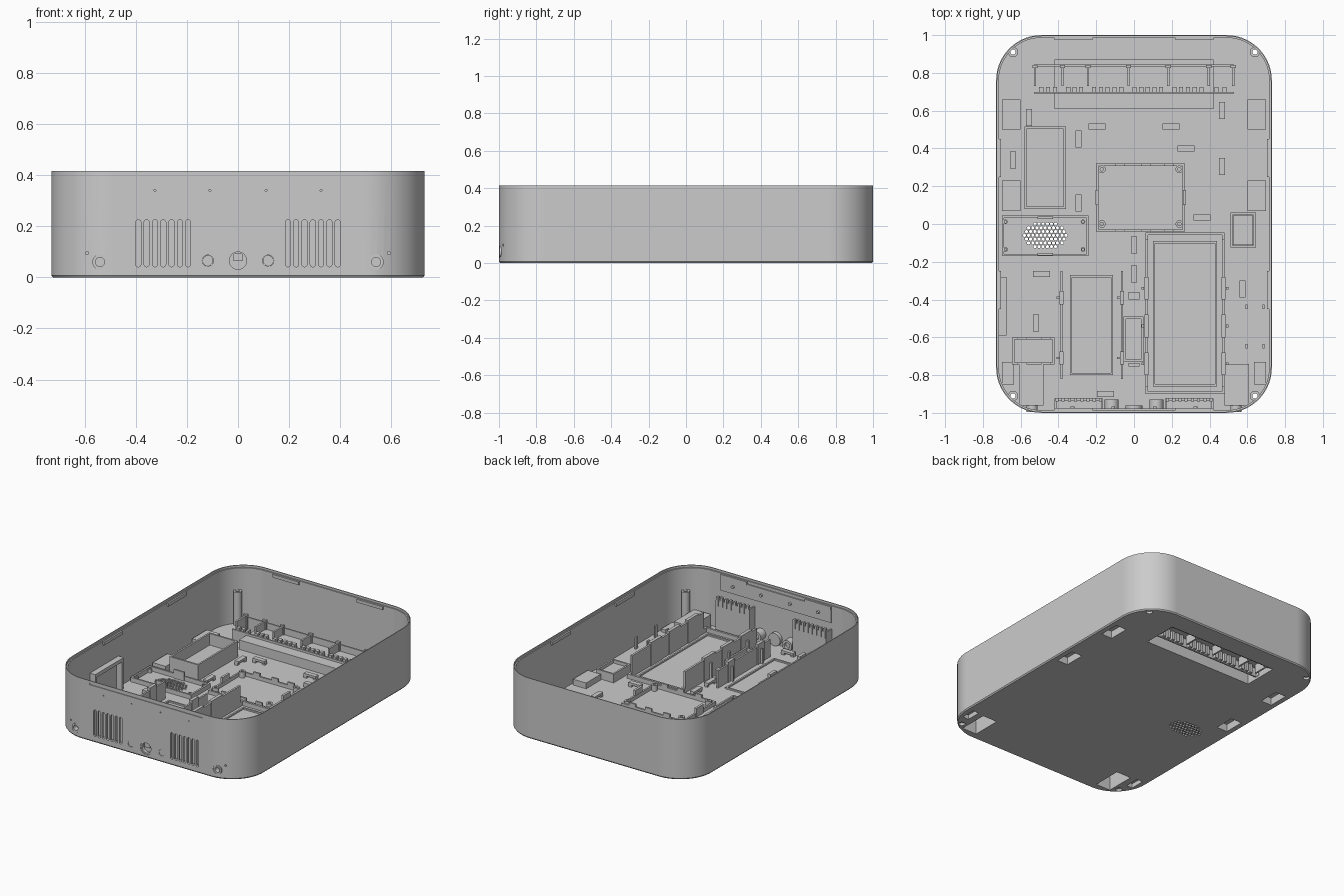
import bpy, bmesh
from math import cos, sin, pi, radians
from mathutils import Matrix, Vector

default = bpy.data.objects.get("Cube")
if default:
    bpy.data.objects.remove(default, do_unlink=True)

grey = bpy.data.materials.new("plain grey plastic")
grey.use_nodes = True
grey.diffuse_color = (0.6, 0.6, 0.6, 1)
grey.node_tree.nodes["Principled BSDF"].inputs["Base Color"].default_value = grey.diffuse_color

HX, HY, HEIGHT, FLOOR, CORNER = 0.73, 1.0, 0.415, 0.02, 0.24
BASE = FLOOR - 0.004          # parts sink slightly into the floor
SIDES = (-1, 1)


def rounded(hx, hy, r, z=0, seg=8):
    """Rounded rectangle outline; a circle when hx = hy = r."""
    pts = []
    for q, (sx, sy) in enumerate(((1, 1), (-1, 1), (-1, -1), (1, -1))):
        for i in range(seg + 1):
            a = (q + i / seg) * pi / 2
            pts.append((sx * (hx - r) + r * cos(a), sy * (hy - r) + r * sin(a), z))
    return pts


def at(x, y, z=0):
    return Matrix.Translation((x, y, z))


def front(x, z, y=-HY):
    """Placement whose local depth runs along y, from the front wall inward."""
    return Matrix(((1, 0, 0, x), (0, 0, 1, y), (0, 1, 0, z), (0, 0, 0, 1)))


def loft(bm, rings, place=Matrix(), cyclic=False):
    vs = [[bm.verts.new(place @ Vector(p)) for p in ring] for ring in rings]
    n = len(vs[0])
    pairs = list(zip(vs, vs[1:])) + ([(vs[-1], vs[0])] if cyclic else [])
    for a, b in pairs:
        for i in range(n):
            j = (i + 1) % n
            bm.faces.new((a[i], a[j], b[j], b[i]))
    if not cyclic:
        bm.faces.new(vs[0])
        bm.faces.new(vs[-1])


def rod(bm, place, hx, hy, r, z0, z1, seg=6):
    loft(bm, [rounded(hx, hy, r, z, seg) for z in (z0, z1)], place)


def tube(bm, place, r, hole, z0, z1):
    rings = [rounded(q, q, q, z, 6) for q, z in ((r, z0), (r, z1), (hole, z1), (hole, z0))]
    loft(bm, rings, place, cyclic=True)


def box(bm, x0, x1, y0, y1, z0, z1):
    loft(bm, [[(x0, y0, z), (x1, y0, z), (x1, y1, z), (x0, y1, z)] for z in (z0, z1)])


def frame(bm, x0, x1, y0, y1, top, t=0.012):
    """Four standing walls."""
    box(bm, x0, x0 + t, y0, y1, BASE, top)
    box(bm, x1 - t, x1, y0, y1, BASE, top)
    box(bm, x0 + t, x1 - t, y0, y0 + t, BASE, top)
    box(bm, x0 + t, x1 - t, y1 - t, y1, BASE, top)


def hood(bm, x0, x1, y0, y1, top, t=0.01):
    """Raised cover over an opening in the floor."""
    frame(bm, x0 - t, x1 + t, y0 - t, y1 + t, top - t, t)
    box(bm, x0 - t, x1 + t, y0 - t, y1 + t, top - t, top)


def finish(name, bm):
    bmesh.ops.remove_doubles(bm, verts=bm.verts, dist=1e-5)
    bmesh.ops.recalc_face_normals(bm, faces=bm.faces)
    mesh = bpy.data.meshes.new(name)
    bm.to_mesh(mesh)
    bm.free()
    mesh.materials.append(grey)
    obj = bpy.data.objects.new(name, mesh)
    bpy.context.collection.objects.link(obj)
    return obj


def smooth(obj):
    bpy.ops.object.select_all(action="DESELECT")
    obj.select_set(True)
    bpy.context.view_layer.objects.active = obj
    bpy.ops.object.shade_smooth_by_angle(angle=radians(30))


# Floor openings: shelf recess, foot pockets, front corner pockets and slots
openings = [(-0.41, 0.41, 0.62, 0.86, 0.085)]
for s in SIDES:
    spans = [(0.61, 0.69, 0.51, 0.65, 0.06), (0.61, 0.69, 0.08, 0.22, 0.06),
             (0.49, 0.6, -0.95, -0.75, 0.11), (0.645, 0.69, -0.84, -0.74, 0.04)]
    for a, b, y0, y1, top in spans:
        openings.append((min(s * a, s * b), max(s * a, s * b), y0, y1, top))

# Shell: one wall profile swept round the rounded rectangle
bm = bmesh.new()
profile = ((0.006, 0), (0, 0.008), (0, HEIGHT), (0.006, HEIGHT), (0.006, 0.4), (0.014, 0.4), (0.014, FLOOR))
loft(bm, [rounded(HX - d, HY - d, CORNER - d, z, 14) for d, z in profile])
shell = finish("shell", bm)

# Openings cut through the shell
bm = bmesh.new()
for x0, x1, y0, y1, top in openings:
    box(bm, x0, x1, y0, y1, -0.1, 0.05)
for s in SIDES:
    for i in range(7):                                   # vent slots
        rod(bm, front(s * (0.195 + i * 0.0325), 0.133), 0.01, 0.092, 0.01, -0.05, 0.05)
    for x, z, r in ((0.118, 0.065, 0.022), (0.54, 0.06, 0.03), (0.59, 0.095, 0.006),
                    (0.11, 0.34, 0.004), (0.325, 0.34, 0.004)):
        rod(bm, front(s * x, z), r, r, r, -0.05, 0.05)
    for t in SIDES:
        rod(bm, at(s * 0.64, t * 0.91), 0.02, 0.02, 0.02, -0.1, 0.05)
rod(bm, front(0, 0.065), 0.044, 0.044, 0.044, -0.05, 0.05)
box(bm, -0.43, 0.43, -1.1, -0.995, 0.388, 0.4)           # groove above the vents
for row in range(-3, 4):                                 # speaker holes
    for col in range(-5, 6):
        x, y = (col + row % 2 / 2) * 0.022, row * 0.02
        if (x / 0.115) ** 2 + (y / 0.075) ** 2 < 1:
            ring = [(0.009 * sin(k * pi / 3), 0.009 * cos(k * pi / 3)) for k in range(6)]
            loft(bm, [[(u, v, z) for u, v in ring] for z in (-0.1, 0.1)], at(x - 0.47, y - 0.06))
cutter = finish("shell_cutter", bm)
cutter.hide_render = True
cut = shell.modifiers.new("openings", "BOOLEAN")
cut.object, cut.operation, cut.solver = cutter, "DIFFERENCE", "EXACT"
bpy.context.view_layer.objects.active = shell
bpy.ops.object.modifier_apply(modifier=cut.name)
bpy.data.objects.remove(cutter, do_unlink=True)
smooth(shell)
shell.modifiers.new("even_shading", "WEIGHTED_NORMAL").keep_sharp = True

# Hoods over the floor openings
bm = bmesh.new()
for opening in openings:
    hood(bm, *opening)
finish("floor_hoods", bm)

# Terminal rack on the rear shelf
bm = bmesh.new()
box(bm, -0.53, 0.53, 0.835, 0.845, BASE, 0.13)
box(bm, -0.53, 0.53, 0.69, 0.7, BASE, 0.1)
dividers = (-0.53, -0.385, -0.25, -0.035, 0.175, 0.39, 0.52)
for x in dividers:
    box(bm, x, x + 0.012, 0.73, 0.84, BASE, 0.14)
    box(bm, x - 0.008, x + 0.02, 0.825, 0.842, BASE, 0.15)
for a, b in zip(dividers, dividers[1:]):
    n = round((b - a) / 0.038) - 1
    for i in range(n):
        x = a + (b - a) * (i + 1) / (n + 1)
        box(bm, x - 0.008, x + 0.014, 0.695, 0.725, BASE, 0.115)
finish("terminal_rack", bm)

# Open tray at the rear left of the plan
bm = bmesh.new()
frame(bm, -0.58, -0.36, 0.08, 0.515, 0.13)
box(bm, -0.57, -0.37, 0.09, 0.505, BASE, 0.05)
finish("module_tray", bm)

# Speaker bay around the perforated patch
bm = bmesh.new()
frame(bm, -0.7, -0.24, -0.17, 0.045, 0.05)
for y in (-0.16, 0.033):
    box(bm, -0.51, -0.43, y - 0.006, y + 0.006, BASE, 0.08)
for x in (-0.68, -0.27):
    for y in (-0.135, 0.012):
        tube(bm, at(x, y), 0.012, 0.006, BASE, 0.045)
finish("speaker_bay", bm)

# Circuit board bay with standoffs and toothed wall
bm = bmesh.new()
frame(bm, -0.2, 0.27, -0.04, 0.32, 0.045)
for x in (-0.17, 0.24):
    for y in (0, 0.29):
        tube(bm, at(x, y), 0.02, 0.009, BASE, 0.06)
for x in (-0.205, 0.26):
    box(bm, x, x + 0.016, 0.1, 0.18, BASE, 0.08)
for x in (-0.1, 0.04, 0.16):
    for y in (-0.04, 0.308):
        box(bm, x, x + 0.05, y, y + 0.012, BASE, 0.065)
finish("board_bay", bm)

# Large battery bay and its smaller neighbour
bm = bmesh.new()
frame(bm, 0.06, 0.48, -0.9, -0.045, 0.05, 0.014)
frame(bm, 0.1, 0.44, -0.86, -0.09, 0.03, 0.012)
for x, side in ((0.06, -1), (0.466, 1)):
    box(bm, x, x + 0.014, -0.86, -0.08, BASE, 0.165)
    for y in (-0.34, -0.54, -0.74):
        box(bm, x - 0.004, x + 0.018, y - 0.06, y + 0.06, BASE, 0.18)
        box(bm, x + side * 0.02, x + side * 0.02 + 0.014, y - 0.007, y + 0.007, BASE, 0.13)
finish("large_battery_bay", bm)
bm = bmesh.new()
for x in (-0.39, -0.07):
    box(bm, x, x + 0.012, -0.82, -0.25, BASE, 0.14)
    for y in (-0.39, -0.71):
        box(bm, x - 0.005, x + 0.017, y - 0.035, y + 0.035, BASE, 0.16)
        box(bm, x - 0.02, x + 0.005, y - 0.006, y + 0.006, BASE, 0.12)
frame(bm, -0.34, -0.11, -0.8, -0.27, 0.03)
finish("small_battery_bay", bm)

# Small holders and brackets
bm = bmesh.new()
frame(bm, -0.055, 0.05, -0.73, -0.49, 0.09)
box(bm, -0.03, 0.03, -0.4, -0.36, BASE, 0.08)
box(bm, -0.03, 0.03, -0.755, -0.735, BASE, 0.08)
frame(bm, -0.645, -0.42, -0.745, -0.6, 0.09)
for y in (-0.745, -0.612):
    for x in (-0.62, -0.49):
        box(bm, x, x + 0.05, y, y + 0.012, BASE, 0.11)
frame(bm, 0.51, 0.645, -0.125, 0.06, 0.08)
box(bm, 0.525, 0.63, -0.11, 0.045, BASE, 0.06)
for x in (0.59, 0.68):
    for y in (-0.66, -0.45):
        box(bm, x, x + 0.01, y, y + 0.025, BASE, 0.1)
finish("small_holders", bm)

# Standing arch beside the side wall
bm = bmesh.new()
for y in (-0.59, -0.3):
    box(bm, -0.715, -0.675, y, y + 0.02, BASE, 0.22)
box(bm, -0.715, -0.675, -0.59, -0.28, 0.21, 0.235)
finish("side_arch", bm)

# Cable anchors: little bridges across and along the floor
bm = bmesh.new()
across = ((-0.195, 0.515), (0.195, 0.515), (0.275, 0.4), (0.36, 0.035), (-0.49, -0.265), (-0.15, -0.9))
along = ((-0.555, 0.565), (0.465, 0.6), (0.465, 0.305), (-0.64, 0.34), (-0.295, 0.45),
         (-0.295, 0.11), (0, -0.11), (0, -0.265), (0.575, -0.345), (-0.52, -0.525))
for spots, dx, dy in ((across, 0.045, 0.016), (along, 0.016, 0.045)):
    for x, y in spots:
        box(bm, x - dx, x + dx, y - dy, y + dy, 0.035, 0.05)
        for s in SIDES:
            ex, ey = x + s * (dx - 0.012), y + s * (dy - 0.012)
            box(bm, ex - 0.011, ex + 0.011, ey - 0.011, ey + 0.011, BASE, 0.036)
finish("cable_anchors", bm)

# Corner screw posts
bm = bmesh.new()
for sx in SIDES:
    for sy in SIDES:
        tube(bm, at(sx * 0.64, sy * 0.91), 0.027, 0.014, BASE, 0.25)
smooth(finish("screw_posts", bm))

# Front fittings: vent baffles with comb tops, inner strip, bosses and socket
bm = bmesh.new()
for s in SIDES:
    c = s * 0.293
    box(bm, c - 0.128, c + 0.128, -0.935, -0.925, BASE, 0.24)
    for e in SIDES:
        box(bm, c + e * 0.123 - 0.005, c + e * 0.123 + 0.005, -0.99, -0.925, BASE, 0.24)
    for i in range(8):
        x = c + (i - 3.5) * 0.033
        box(bm, x - 0.008, x + 0.008, -0.94, -0.92, 0.2, 0.265)
finish("vent_baffles", bm)
bm = bmesh.new()
box(bm, -0.42, 0.42, -0.99, -0.978, 0.285, 0.38)
for x in (-0.325, -0.11, 0.11, 0.325):
    rod(bm, front(x, 0.335), 0.01, 0.01, 0.01, 0.015, 0.035)
finish("indicator_strip", bm)
bm = bmesh.new()
for s in SIDES:
    tube(bm, front(s * 0.118, 0.065), 0.037, 0.021, 0.01, 0.07)
    rod(bm, front(s * 0.118, 0.065), 0.021, 0.021, 0.021, 0.003, 0.05)
    tube(bm, front(s * 0.54, 0.06), 0.03, 0.018, 0.004, 0.05)
tube(bm, front(0, 0.065), 0.044, 0.034, 0.003, 0.04)
rod(bm, front(0, 0.065), 0.034, 0.034, 0.034, 0.025, 0.04)
box(bm, -0.02, 0.02, -0.988, -0.97, 0.065, 0.095)
smooth(finish("front_bosses", bm))

# Latch strips inside the rim
bm = bmesh.new()
for s in SIDES:
    for t in SIDES:
        x, y = s * 0.32, t * 0.981
        box(bm, x - 0.1, x + 0.1, y - 0.006, y + 0.006, 0.375, 0.397)
        x, y = s * 0.711, t * 0.35
        box(bm, x - 0.006, x + 0.006, y - 0.1, y + 0.1, 0.375, 0.397)
finish("rim_latches", bm)
